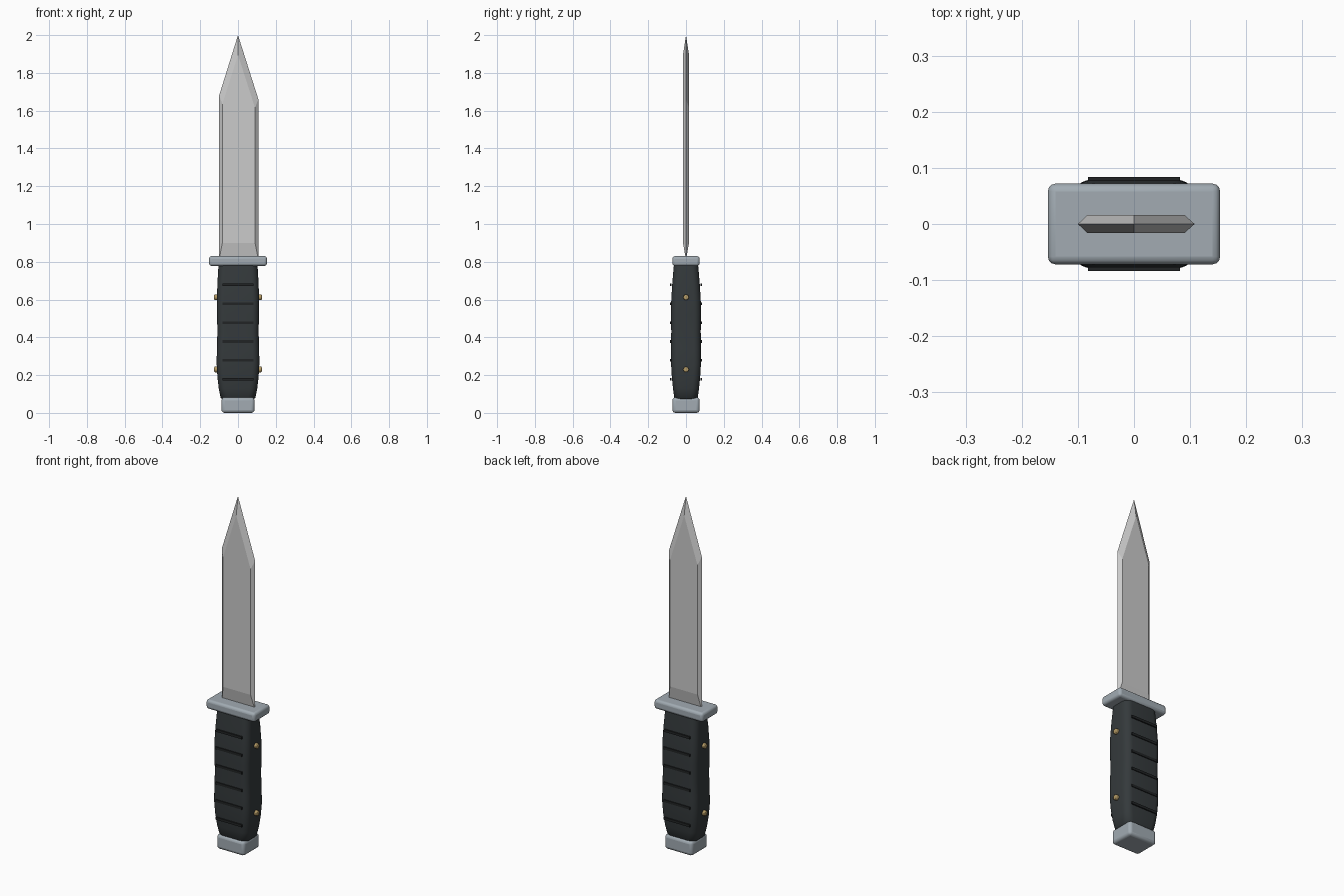
import bpy, bmesh, math

if "Cube" in bpy.data.objects:
    bpy.data.objects.remove(bpy.data.objects["Cube"])


def material(name, rgb):
    m = bpy.data.materials.new(name)
    m.diffuse_color = (*rgb, 1)
    m.use_nodes = True
    m.node_tree.nodes["Principled BSDF"].inputs["Base Color"].default_value = m.diffuse_color
    return m


STEEL = material("steel", (0.36, 0.41, 0.45))
RUBBER = material("rubber", (0.035, 0.042, 0.045))
GROOVE = material("dark_rubber", (0.015, 0.017, 0.018))
BRASS = material("brass", (0.45, 0.32, 0.13))


def finish(obj, name, mat, smooth=True):
    obj.name = name
    if mat:
        obj.data.materials.append(mat)
    if smooth:
        bpy.ops.object.select_all(action='DESELECT')
        obj.select_set(True)
        bpy.context.view_layer.objects.active = obj
        bpy.ops.object.shade_smooth_by_angle(angle=math.radians(40))
    return obj


def bevel(obj, width, segments):
    b = obj.modifiers.new("bevel", 'BEVEL')
    b.width, b.segments = width, segments


def box(name, center, size, mat, width=0.0, segments=3):
    bpy.ops.mesh.primitive_cube_add(size=1, location=center)
    obj = bpy.context.object
    obj.scale = size
    bpy.ops.object.transform_apply(location=False, rotation=False, scale=True)
    if width:
        bevel(obj, width, segments)
    return finish(obj, name, mat)


def loft(name, rings, mat, smooth):
    """Skin a stack of equal-length closed rings and cap both ends."""
    bm = bmesh.new()
    loops = [[bm.verts.new(p) for p in ring] for ring in rings]
    n = len(loops[0])
    for a, b in zip(loops, loops[1:]):
        for i in range(n):
            j = (i + 1) % n
            bm.faces.new((a[i], a[j], b[j], b[i]))
    bm.faces.new(loops[0])
    bm.faces.new(loops[-1])
    bmesh.ops.recalc_face_normals(bm, faces=bm.faces)
    mesh = bpy.data.meshes.new(name)
    bm.to_mesh(mesh)
    bm.free()
    obj = bpy.data.objects.new(name, mesh)
    bpy.context.collection.objects.link(obj)
    return finish(obj, name, mat, smooth)


# Blade: sharp outline at y = 0 between two smaller flat faces
outline = [(-0.10, 0.81), (0.108, 0.81), (0.108, 1.66), (0, 2.0), (-0.10, 1.68)]
flat = [(-0.083, 0.90), (0.09, 0.90), (0.09, 1.615), (0, 1.895), (-0.083, 1.635)]
loft("blade", [[(x, y, z) for x, z in pts]
               for pts, y in ((flat, -0.016), (outline, 0), (flat, 0.016))],
     None, False)

# Guard and pommel
box("guard", (0, 0, 0.804), (0.307, 0.144, 0.052), STEEL, 0.014)
box("pommel", (0, 0, 0.041), (0.175, 0.144, 0.082), STEEL, 0.016)


# Grip: rounded-rectangle sections swelling twice with a slight waist
def section(hx, hy, r, z, steps=6):
    pts = []
    for k, (sx, sy) in enumerate(((1, 1), (-1, 1), (-1, -1), (1, -1))):
        for s in range(steps + 1):
            a = math.pi / 2 * (k + s / steps)
            pts.append((sx * (hx - r) + r * math.cos(a),
                        sy * (hy - r) + r * math.sin(a), z))
    return pts


grip = [(0.068, 0.078, 0.054), (0.08, 0.092, 0.062), (0.13, 0.102, 0.069),
        (0.19, 0.109, 0.075), (0.26, 0.113, 0.079), (0.34, 0.112, 0.079),
        (0.43, 0.109, 0.078), (0.52, 0.111, 0.079), (0.60, 0.112, 0.078),
        (0.68, 0.109, 0.073), (0.74, 0.106, 0.068), (0.785, 0.103, 0.064)]
loft("grip", [section(hx, hy, 0.038, z) for z, hx, hy in grip], RUBBER, True)

# Grip ridges and rivets on both sides
for side in (-1, 1):
    for i in range(6):
        box(f"grip_ridge_{side}_{i}", (0, side * 0.080, 0.178 + 0.1 * i),
            (0.164, 0.007, 0.014), GROOVE)
    for z in (0.23, 0.612):
        bpy.ops.mesh.primitive_cylinder_add(
            vertices=16, radius=0.015, depth=0.03,
            location=(side * 0.111, 0, z), rotation=(0, math.pi / 2, 0))
        rivet = bpy.context.object
        bevel(rivet, 0.004, 2)
        finish(rivet, f"rivet_{side}_{z}", BRASS)
